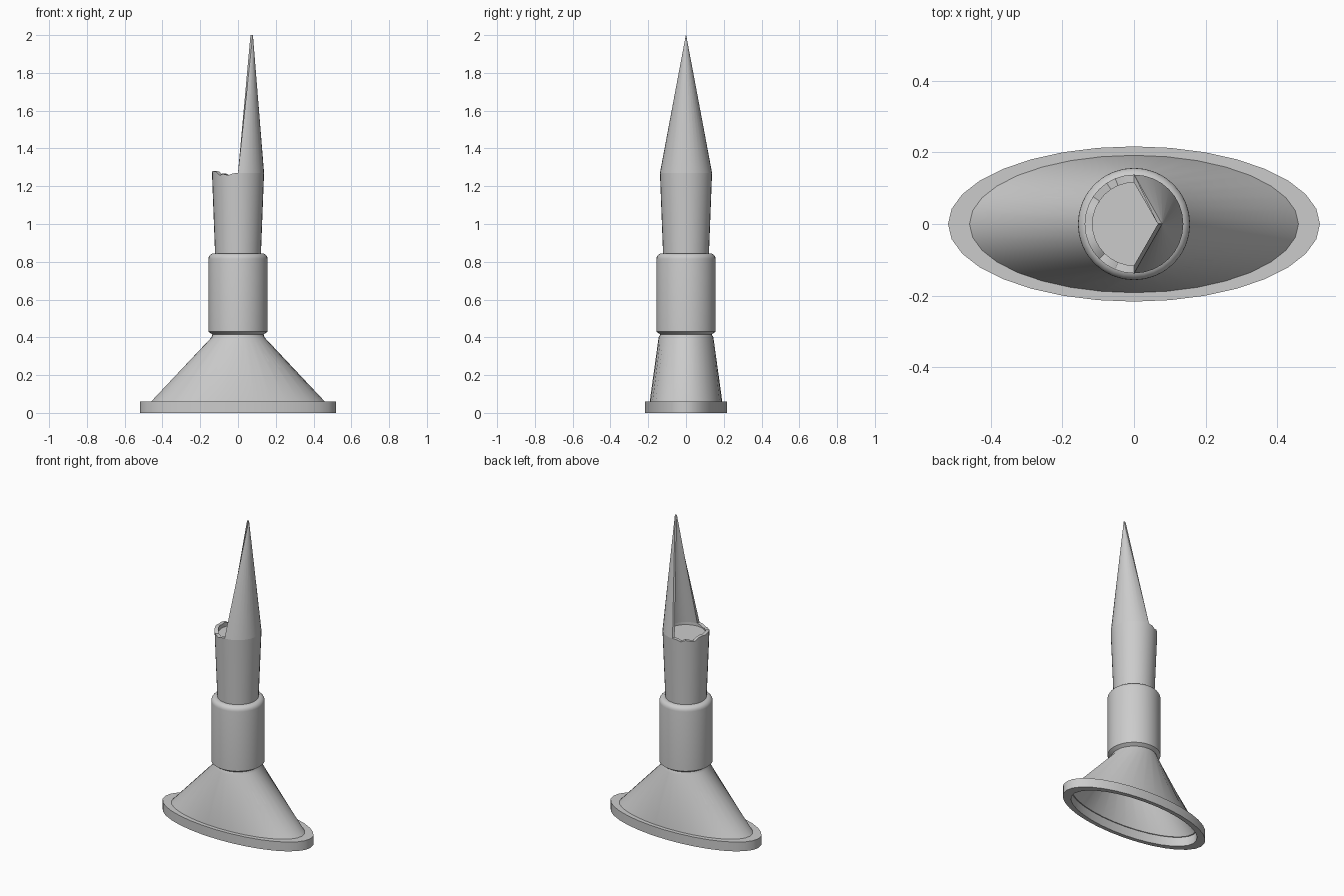
import bpy, bmesh, math

if "Cube" in bpy.data.objects:
    bpy.data.objects.remove(bpy.data.objects["Cube"])

N = 32


def ellipse(rx, ry, z):
    return [(rx * math.cos(2 * math.pi * i / N), ry * math.sin(2 * math.pi * i / N), z)
            for i in range(N)]


def loft(name, rings, cap_start=False, cap_end=False, loop=False, closed=True, angle=30):
    """Skin a list of equal-length point rings into one object."""
    bm = bmesh.new()
    vs = [[bm.verts.new(p) for p in r] for r in rings]
    n = len(rings[0])
    pairs = list(zip(vs, vs[1:])) + ([(vs[-1], vs[0])] if loop else [])
    for a, b in pairs:
        for i in range(n if closed else n - 1):
            j = (i + 1) % n
            bm.faces.new((a[i], a[j], b[j], b[i]))
    if cap_start:
        bm.faces.new(vs[0][::-1])
    if cap_end:
        bm.faces.new(vs[-1])
    bmesh.ops.remove_doubles(bm, verts=bm.verts, dist=1e-5)
    bmesh.ops.recalc_face_normals(bm, faces=bm.faces)
    mesh = bpy.data.meshes.new(name)
    bm.to_mesh(mesh)
    bm.free()
    ob = bpy.data.objects.new(name, mesh)
    bpy.context.collection.objects.link(ob)
    bpy.ops.object.select_all(action='DESELECT')
    ob.select_set(True)
    bpy.context.view_layer.objects.active = ob
    bpy.ops.object.shade_smooth_by_angle(angle=math.radians(angle))
    return ob


# Elliptical base flange, open in the middle
loft("base_flange", [ellipse(0.52, 0.217, 0), ellipse(0.52, 0.217, 0.06),
                     ellipse(0.46, 0.192, 0.06), ellipse(0.46, 0.192, 0)], loop=True)

# Hollow skirt blending from the oval to a round neck
loft("skirt", [ellipse(0.46, 0.192, 0.06), ellipse(0.14, 0.145, 0.40),
               ellipse(0.135, 0.135, 0.418),
               ellipse(0.128, 0.128, 0.418), ellipse(0.133, 0.138, 0.40),
               ellipse(0.453, 0.186, 0.06)], loop=True)

# Collar with a chamfered bottom and a rounded top
collar = [(0.135, 0.415), (0.157, 0.43)]
collar += [(0.127 + 0.03 * math.cos(a), 0.815 + 0.03 * math.sin(a))
           for a in (math.pi / 2 * k / 5 for k in range(6))]
loft("collar", [ellipse(r, r, z) for r, z in collar], True, True)

# Flared stem with a chipped rim on the left half and a shallow recess
chips = [1.27, 1.268, 1.258, 1.268, 1.262, 1.257, 1.276, 1.281, 1.276,
         1.281, 1.279, 1.276, 1.259, 1.264, 1.258, 1.268, 1.27]
heights = [1.27] * N
for k, h in enumerate(chips):
    heights[N // 4 + k] = h


def rim(r):
    return [(x, y, heights[i]) for i, (x, y, z) in enumerate(ellipse(r, r, 0))]


loft("stem", [ellipse(0.121, 0.121, 0.83), rim(0.138), rim(0.116),
              ellipse(0.116, 0.116, 1.253)], True, True)


# Tall splinter: half-cone shell rising from the right half of the rim
def section(t):
    half = N // 2
    arc = [-math.pi / 2 + math.pi * i / half for i in range(half + 1)]
    ro, ri = 0.138 * (1 - t) + 0.001 * t, 0.116 * (1 - t) + 0.001 * t
    outer = [(0.078 * t + ro * math.cos(a), ro * math.sin(a)) for a in arc]
    inner = [(0.066 * t + ri * math.cos(a), ri * math.sin(a)) for a in reversed(arc)]
    return [(x, y, 1.27 + 0.73 * t) for x, y in outer + inner]


loft("splinter", [section(0), section(1)], True, True)
